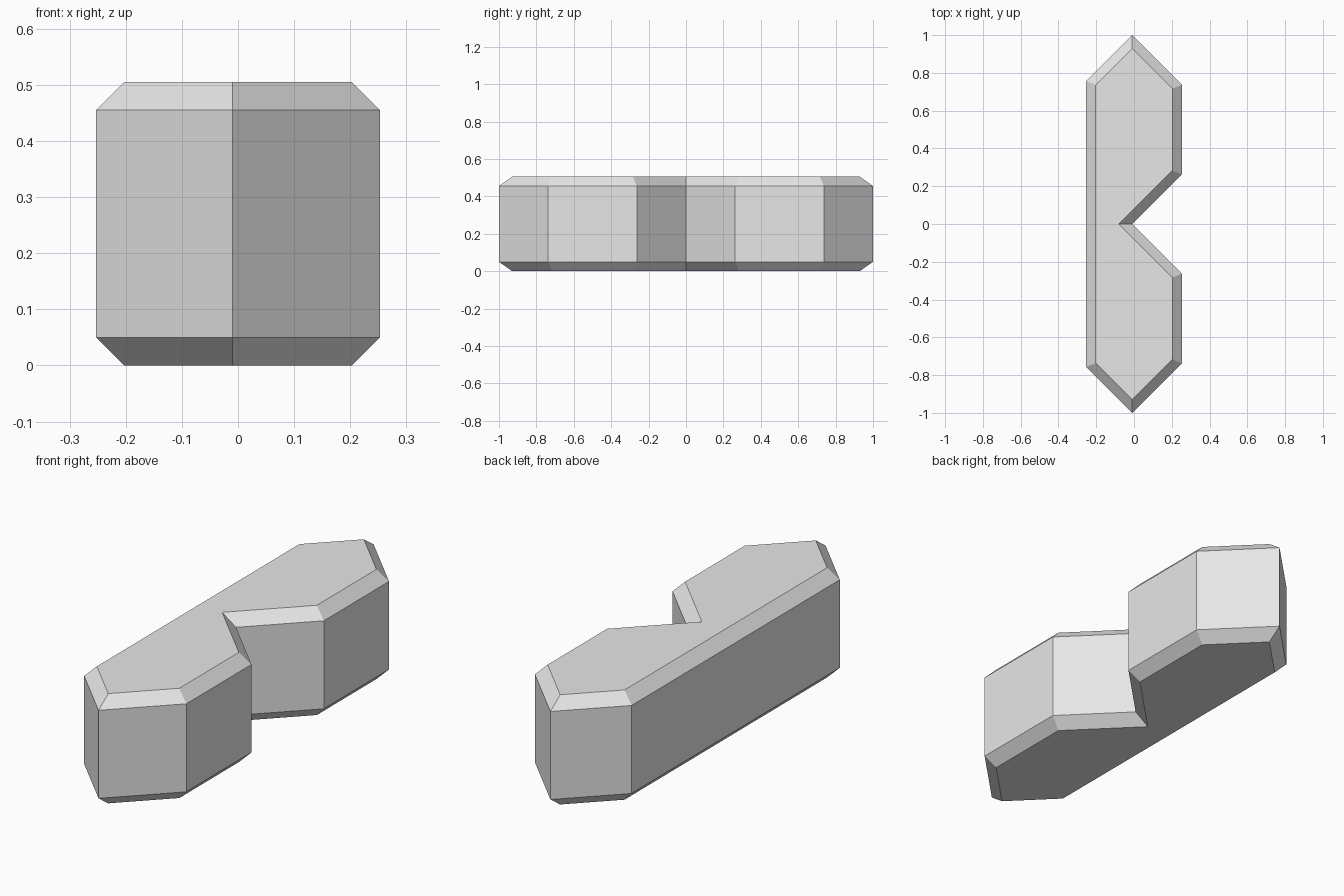
import bpy
import bmesh
from mathutils import Vector

cube = bpy.data.objects.get("Cube")
if cube:
    bpy.data.objects.remove(cube, do_unlink=True)

HEIGHT = 0.505
BEVEL = 0.05
HALF_WIDTH = 0.253
RIDGE_X = -0.01          # x of the pointed ends and the notch

# One plain grey material
grey = bpy.data.materials.new("light grey")
grey.use_nodes = True
grey.diffuse_color = (0.8, 0.8, 0.8, 1)
grey.node_tree.nodes["Principled BSDF"].inputs["Base Color"].default_value = (0.8, 0.8, 0.8, 1)


def inset(points, distance):
    """Move every edge of a counter-clockwise outline inwards."""
    result = []
    for i, p in enumerate(points):
        before = (p - points[i - 1]).normalized()
        after = (points[(i + 1) % len(points)] - p).normalized()
        n1 = Vector((-before.y, before.x))
        n2 = Vector((-after.y, after.x))
        result.append(p + (n1 + n2) * distance / (1 + n1.dot(n2)))
    return result


# Outline: pointed ends, straight left edge, 45 degree notch in the right edge
right_run = HALF_WIDTH - RIDGE_X
left_run = HALF_WIDTH + RIDGE_X
lower = [(RIDGE_X, -1), (HALF_WIDTH, right_run - 1), (HALF_WIDTH, -right_run)]
upper = [(x, -y) for x, y in reversed(lower)]
back = [(-HALF_WIDTH, 1 - left_run), (-HALF_WIDTH, left_run - 1)]
outline = [Vector(p) for p in lower + [(RIDGE_X, 0)] + upper + back]
inner = inset(outline, BEVEL)

# Stack the rings and skin them into a chamfered block
bm = bmesh.new()
levels = [(inner, 0), (outline, BEVEL), (outline, HEIGHT - BEVEL), (inner, HEIGHT)]
rings = [[bm.verts.new((p.x, p.y, z)) for p in ring] for ring, z in levels]
for low, high in zip(rings, rings[1:]):
    for i in range(len(low)):
        bm.faces.new((low[i - 1], low[i], high[i], high[i - 1]))
bm.faces.new(rings[0][::-1])
bm.faces.new(rings[-1])
bm.normal_update()

mesh = bpy.data.meshes.new("notched_block")
bm.to_mesh(mesh)
bm.free()
mesh.materials.append(grey)
block = bpy.data.objects.new("notched_block", mesh)
bpy.context.collection.objects.link(block)
